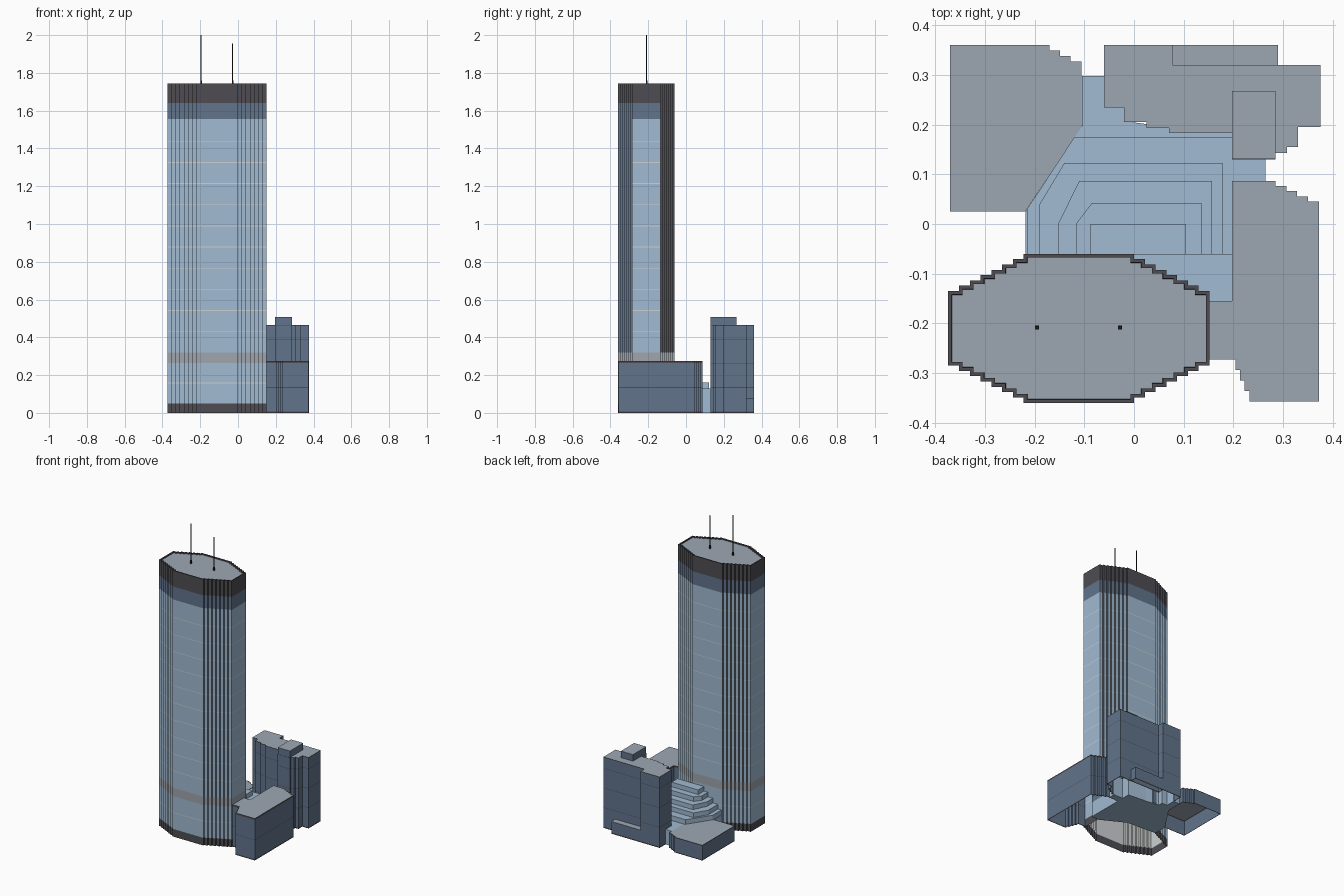
import bpy
import bmesh

cube = bpy.data.objects.get("Cube")
if cube:
    bpy.data.objects.remove(cube)


def material(name, r, g, b):
    m = bpy.data.materials.new(name)
    m.use_nodes = True
    m.diffuse_color = (r, g, b, 1)
    m.node_tree.nodes["Principled BSDF"].inputs["Base Color"].default_value = (r, g, b, 1)
    return m


GLASS = material("light blue glass", 0.355, 0.495, 0.64)
SLATE = material("slate blue glass", 0.12, 0.175, 0.26)
ROOF = material("roof grey", 0.335, 0.39, 0.45)
DARK = material("dark trim", 0.077, 0.073, 0.084)
BAND = material("grey band", 0.35, 0.38, 0.42)
PALE = material("pale trim", 0.62, 0.64, 0.65)
BLACK = material("mast black", 0.02, 0.02, 0.022)


def stack(name, outline, levels, roof, base=0.0, rim=None, bottom=True):
    """Extrude a counterclockwise outline through (top height, material) levels and cap it."""
    mats = list(dict.fromkeys([m for _, m in levels] + [roof]))
    bm = bmesh.new()
    n = len(outline)
    ring = [bm.verts.new((x, y, base)) for x, y in outline]
    if bottom:
        bm.faces.new(ring[::-1]).material_index = mats.index(levels[0][1])
    for z, mat in levels:
        upper = [bm.verts.new((x, y, z)) for x, y in outline]
        for i in range(n):
            j = (i + 1) % n
            f = bm.faces.new((ring[i], ring[j], upper[j], upper[i]))
            f.material_index = mats.index(mat)
        ring = upper
    cap = bm.faces.new(ring)
    cap.material_index = mats.index(roof)
    bm.normal_update()
    if rim:
        # parapet: dark border around a slightly sunken roof
        for depth in (0, -rim):
            border = bmesh.ops.inset_region(bm, faces=[cap], use_even_offset=True,
                                            thickness=rim if depth == 0 else 0.0005)
            for f in border["faces"]:
                f.material_index = mats.index(levels[-1][1])
            bmesh.ops.translate(bm, vec=(0, 0, depth), verts=cap.verts[:])
    mesh = bpy.data.meshes.new(name)
    bm.to_mesh(mesh)
    bm.free()
    for m in mats:
        mesh.materials.append(m)
    obj = bpy.data.objects.new(name, mesh)
    bpy.context.collection.objects.link(obj)
    return obj


def stair(p, q, n, x_first):
    """Zigzag from p to q in n right-angled steps, both ends included."""
    pts = [p]
    dx, dy = (q[0] - p[0]) / n, (q[1] - p[1]) / n
    for i in range(n):
        x, y = p[0] + dx * i, p[1] + dy * i
        pts.append((x + dx, y) if x_first else (x, y + dy))
        pts.append((x + dx, y + dy))
    return pts


def box(x0, x1, y0, y1):
    return [(x0, y0), (x1, y0), (x1, y1), (x0, y1)]


def ccw(pts):
    area = sum(a[0] * b[1] - b[0] * a[1] for a, b in zip(pts, pts[1:] + pts[:1]))
    return pts if area > 0 else pts[::-1]


def floors(start, end, step, wall, seam, width=0.004):
    """Wall levels separated by thin seams."""
    out = []
    z = start + step
    while z < end - step / 2:
        out += [(z - width, wall), (z, seam)]
        z += step
    return out + [(end, wall)]


# Main tower: long octagon with stepped corners, mirrored from one quarter
CX, CY = -0.111, -0.21
quarter = stair((0.111, 0.15), (0.263, 0.075), 7, False)
half = quarter + [(x, -y) for x, y in quarter[::-1]]
full = ccw(half + [(-x, y) for x, y in half[::-1]])
tower_levels = [(0.05, DARK)] + floors(0.05, 0.265, 0.11, GLASS, PALE) + [(0.32, BAND)]
tower_levels += floors(0.32, 1.555, 0.112, GLASS, PALE) + [(1.64, SLATE), (1.745, DARK)]
tower = stack("main_tower", [(CX + x, CY + y) for x, y in full], tower_levels, ROOF,
              rim=0.007, bottom=False)

# Narrow sideways faces of the stepped corners are darker: slate in front, dark at the rear
slots = tower.data.materials[:]
for poly in tower.data.polygons:
    ys = [tower.data.vertices[v].co.y for v in poly.vertices]
    if abs(poly.normal.x) > 0.9 and max(ys) - min(ys) < 0.05 and 0.32 < poly.center.z < 1.64:
        poly.material_index = slots.index(SLATE if poly.center.y < CY else DARK)

# Pale lobby lining inside the open tower foot
stack("lobby_lining", [(CX + x * 0.98, CY + y * 0.98) for x, y in full],
      [(0.265, PALE)], ROOF, base=0.05, bottom=False)

# Roof masts
for name, x, top in (("tall_mast", -0.195, 2.0), ("short_mast", -0.028, 1.955)):
    y = -0.208
    stack(name + "_foot", box(x - 0.004, x + 0.004, y - 0.004, y + 0.004),
          [(1.76, BLACK)], BLACK, base=1.735)
    stack(name, box(x - 0.0025, x + 0.0025, y - 0.0025, y + 0.0025),
          [(top, BLACK)], BLACK, base=1.76)

# Side block with stepped ends
side_outline = [(0.15, -0.155), (0.197, -0.155), (0.197, 0.087)]
side_outline += stair((0.285, 0.087), (0.372, 0.045), 4, False)
side_outline += [(0.372, -0.357), (0.232, -0.357)]
side_outline += stair((0.232, -0.357), (0.195, -0.273), 4, False)[1:]
side_outline += [(0.15, -0.273)]
stack("side_block", ccw(side_outline),
      [(0.008, DARK)] + floors(0.008, 0.265, 0.128, SLATE, DARK, 0.003) + [(0.275, DARK)],
      ROOF, bottom=False)

# Rear block with penthouse and low annex
rear_outline = [(-0.06, 0.36), (0.077, 0.36), (0.077, 0.32), (0.375, 0.32), (0.375, 0.195),
                (0.33, 0.195)]
rear_outline += stair((0.33, 0.155), (0.285, 0.13), 2, True)
rear_outline += [(0.197, 0.13), (0.197, 0.183), (0.07, 0.183), (0.07, 0.193), (0.025, 0.193),
                 (0.025, 0.205), (-0.02, 0.205), (-0.02, 0.235), (-0.06, 0.235)]
stack("rear_block", ccw(rear_outline),
      [(0.008, DARK)] + floors(0.008, 0.462, 0.128, SLATE, DARK, 0.003) + [(0.465, DARK)],
      ROOF, bottom=False)
stack("rear_penthouse", box(0.197, 0.285, 0.131, 0.268), [(0.508, SLATE)], ROOF, base=0.465)
stack("rear_annex", box(0.077, 0.29, 0.32, 0.36), [(0.008, DARK), (0.08, SLATE)], ROOF,
      bottom=False)

# Low corner building
low_outline = [(-0.37, 0.025), (-0.37, 0.36)]
low_outline += stair((-0.17, 0.36), (-0.106, 0.327), 3, False)
low_outline += [(-0.106, 0.195), (-0.219, 0.025)]
stack("low_building", ccw(low_outline), [(0.006, DARK), (0.095, SLATE), (0.1, DARK)], ROOF,
      bottom=False)

# Glass court floor and passage between the buildings
court = [(-0.218, -0.062), (-0.218, 0.025), (-0.105, 0.197), (-0.105, 0.298), (-0.058, 0.298),
         (-0.058, 0.237), (-0.018, 0.237), (-0.018, 0.207), (0.07, 0.195), (0.198, 0.185),
         (0.198, -0.155), (0.14, -0.155), (-0.01, -0.075)]
stack("court_base", ccw(court), [(0.098, GLASS)], GLASS)
stack("court_passage", box(0.196, 0.265, 0.086, 0.131), [(0.13, GLASS)], GLASS)

# Glass terraces climbing towards the tower: left, right, rear, chamfer start x and y
terraces = [(-0.215, 0.198, 0.175, -0.12, 0.03), (-0.19, 0.178, 0.123, -0.14, 0.04),
            (-0.153, 0.157, 0.087, -0.11, 0.0), (-0.117, 0.136, 0.042, -0.085, 0.0),
            (-0.088, 0.105, 0.0, -0.087, -0.002)]
for i, (left, right, rear, cham_x, cham_y) in enumerate(terraces):
    outline = [(left, -0.061), (right, -0.061), (right, rear), (cham_x, rear), (left, cham_y)]
    stack("terrace_%d" % (i + 1), outline, [(0.13 + 0.03 * i, GLASS)], GLASS,
          base=0.098 if i == 0 else 0.1 + 0.03 * i)
